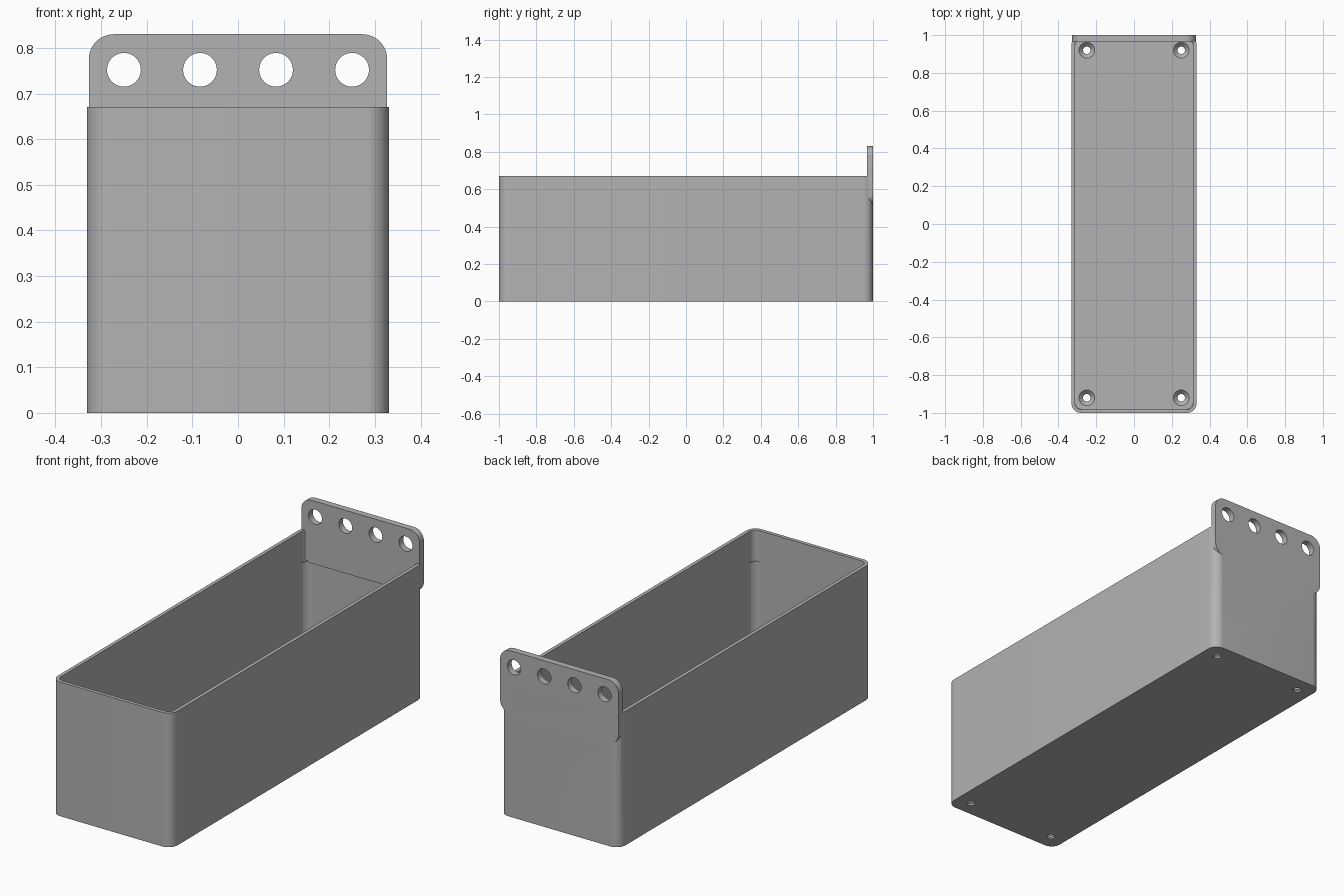
import bpy, bmesh, math
from mathutils import Matrix

cube = bpy.data.objects.get("Cube")
if cube:
    bpy.data.objects.remove(cube, do_unlink=True)

W, L, H = 0.331, 1.0, 0.67        # half width, half length, height of the tray
WALL, FLOOR, R = 0.018, 0.03, 0.05
PLATE_T, PLATE_LOW, PLATE_TOP = 0.033, 0.515, 0.83

grey = bpy.data.materials.new("matte_grey")
grey.use_nodes = True
grey.diffuse_color = (0.45, 0.45, 0.45, 1)
grey.node_tree.nodes["Principled BSDF"].inputs["Base Color"].default_value = grey.diffuse_color


def make_object(name, bm):
    bmesh.ops.recalc_face_normals(bm, faces=bm.faces)
    mesh = bpy.data.meshes.new(name)
    bm.to_mesh(mesh)
    bm.free()
    mesh.materials.append(grey)
    obj = bpy.data.objects.new(name, mesh)
    bpy.context.collection.objects.link(obj)
    return obj


def add_slab(bm, hw, hl, r, z0, z1, steps=12):
    """Rounded rectangle extruded upward."""
    verts = []
    for q, (sx, sy) in enumerate([(1, 1), (-1, 1), (-1, -1), (1, -1)]):
        for i in range(steps + 1):
            a = (q + i / steps) * math.pi / 2
            verts.append(bm.verts.new((sx * (hw - r) + r * math.cos(a),
                                       sy * (hl - r) + r * math.sin(a), z0)))
    face = bm.faces.new(verts)
    new = bmesh.ops.extrude_face_region(bm, geom=[face])["geom"]
    top = [v for v in new if isinstance(v, bmesh.types.BMVert)]
    bmesh.ops.translate(bm, verts=top, vec=(0, 0, z1 - z0))


def slab(name, *args):
    bm = bmesh.new()
    add_slab(bm, *args)
    return make_object(name, bm)


def add_cone(bm, r1, r2, depth, matrix):
    bmesh.ops.create_cone(bm, cap_ends=True, segments=40, radius1=r1,
                          radius2=r2, depth=depth, matrix=matrix)


def boolean(obj, other, operation):
    mod = obj.modifiers.new(operation.lower(), 'BOOLEAN')
    mod.operation, mod.solver, mod.object = operation, 'EXACT', other
    bpy.context.view_layer.objects.active = obj
    bpy.ops.object.modifier_apply(modifier=mod.name)
    bpy.data.objects.remove(other, do_unlink=True)


# Tray body with a cavity whose corners open up slightly near the rim
tray = slab("tray", W, L, R, 0, H)
iw, il = W - WALL, L - WALL
boolean(tray, slab("cavity", iw, il, 0.045, FLOOR, H + 0.1), 'DIFFERENCE')
boolean(tray, slab("rim_cavity", iw, il, 0.032, PLATE_LOW, H + 0.1), 'DIFFERENCE')

# Hanging plate, stood upright against the back wall
plate = slab("hanging_plate", W - 0.004, (PLATE_TOP - PLATE_LOW) / 2, 0.055, 0, PLATE_T)
plate.data.transform(Matrix.Translation((0, L, (PLATE_TOP + PLATE_LOW) / 2))
                     @ Matrix.Rotation(math.pi / 2, 4, 'X'))
boolean(tray, plate, 'UNION')

# Row of hanging holes
bm = bmesh.new()
for i in range(4):
    add_cone(bm, 0.037, 0.037, 0.2, Matrix.Translation(((i - 1.5) / 6, L, 0.752))
             @ Matrix.Rotation(math.pi / 2, 4, 'X'))
boolean(tray, make_object("hanging_holes", bm), 'DIFFERENCE')

# Countersunk screw holes in the floor corners
for name, r1, r2, z0, z1 in (("screw_holes", 0.02, 0.02, -0.05, 0.1),
                             ("countersinks", 0.02, 0.042, 0.008, FLOOR + 0.0005)):
    bm = bmesh.new()
    for sx in (-1, 1):
        for sy in (-1, 1):
            add_cone(bm, r1, r2, z1 - z0,
                     Matrix.Translation((sx * 0.25, sy * 0.92, (z0 + z1) / 2)))
    boolean(tray, make_object(name, bm), 'DIFFERENCE')

# Smooth rounded corners, keep hard edges
bpy.ops.object.select_all(action='DESELECT')
tray.select_set(True)
bpy.context.view_layer.objects.active = tray
bpy.ops.object.shade_smooth_by_angle(angle=math.radians(30))
